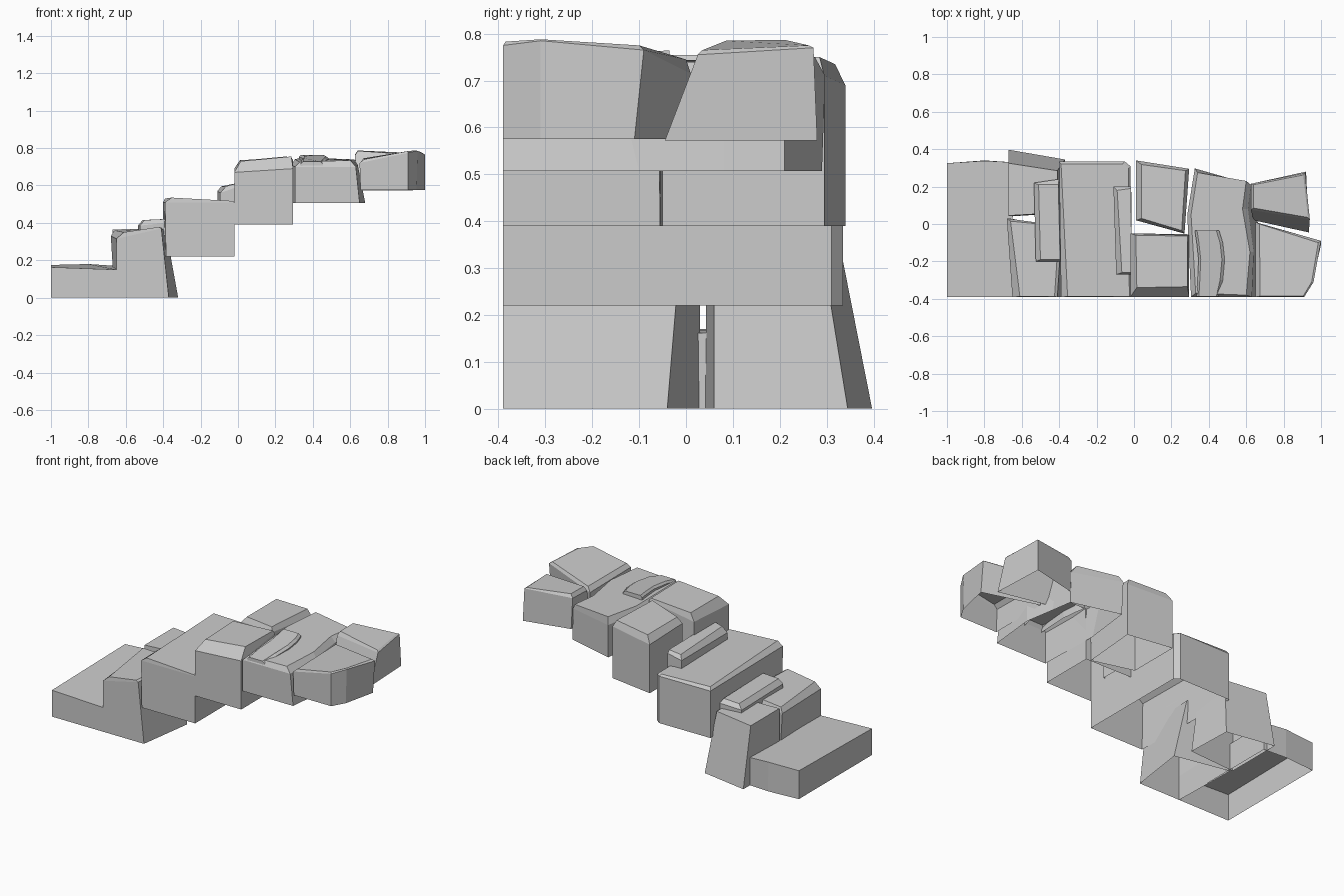
import bpy


def loft(name, rings):
    """Open-bottomed stone shell: rings from foot to top, capped at the top."""
    n = len(rings[0])
    verts = [p for r in rings for p in r]
    faces = []
    for k in range(len(rings) - 1):
        for i in range(n):
            j = (i + 1) % n
            faces.append((k * n + i, k * n + j, (k + 1) * n + j, (k + 1) * n + i))
    faces.append(tuple(range((len(rings) - 1) * n, len(rings) * n)))
    me = bpy.data.meshes.new(name)
    me.from_pydata(verts, [], faces)
    me.update()
    ob = bpy.data.objects.new(name, me)
    bpy.context.collection.objects.link(ob)
    return ob


def stone(name, z0, foot, *rings):
    return loft(name, [[(x, y, z0) for x, y in foot], *rings])


# bottom step
stone("bottom_step", 0,
      [(-1, -.39), (-.65, -.39), (-.65, .33), (-.8, .34), (-1, .325)],
      [(-1, -.39, .163), (-.65, -.39, .15), (-.65, .33, .17), (-.8, .338, .18), (-1, .325, .175)])

# second step: two leaning stones and a thin slab
stone("second_step_front", 0,
      [(-.65, -.39), (-.37, -.39), (-.32, -.04), (-.66, .03)],
      [(-.65, -.39, .315), (-.41, -.39, .37), (-.385, -.01, .36), (-.68, .03, .33)],
      [(-.61, -.388, .35), (-.425, -.388, .378), (-.40, -.01, .37), (-.66, .015, .36)])
stone("second_step_rear", 0,
      [(-.67, .04), (-.36, .06), (-.37, .345), (-.67, .397)],
      [(-.67, .045, .365), (-.41, .06, .37), (-.41, .285, .37), (-.67, .325, .365)])
stone("second_step_slab", .33,
      [(-.52, -.20), (-.39, -.20), (-.40, .24), (-.53, .22)],
      [(-.525, -.20, .385), (-.39, -.20, .40), (-.40, .24, .40), (-.535, .22, .385)],
      [(-.50, -.19, .415), (-.395, -.19, .42), (-.405, .21, .42), (-.51, .21, .415)])

# third step: one wide block and a thin slab
stone("third_step", .22,
      [(-.385, -.39), (-.02, -.39), (-.02, .31), (-.05, .335), (-.40, .333)],
      [(-.39, -.39, .51), (-.02, -.39, .51), (-.02, .31, .505), (-.05, .335, .51), (-.40, .333, .51)],
      [(-.355, -.388, .535), (-.025, -.388, .517), (-.03, .30, .515), (-.06, .322, .52), (-.39, .32, .53)])
stone("third_step_slab", .48,
      [(-.095, -.27), (-.01, -.27), (-.015, .20), (-.11, .20)],
      [(-.095, -.27, .56), (-.01, -.27, .59), (-.015, .20, .59), (-.11, .20, .57)],
      [(-.065, -.26, .595), (-.012, -.26, .61), (-.017, .19, .61), (-.09, .18, .595)])

# fourth step: two blocks
stone("fourth_step_front", .39,
      [(-.02, -.39), (.295, -.39), (.295, -.055), (-.02, -.05)],
      [(-.02, -.39, .67), (.295, -.39, .69), (.295, -.06, .735), (-.02, -.05, .69)],
      [(.015, -.34, .73), (.285, -.335, .755), (.285, -.065, .75), (.01, -.06, .735)])
stone("fourth_step_rear", .39,
      [(.01, .02), (.265, -.05), (.295, .295), (.01, .34)],
      [(.01, .02, .70), (.27, -.05, .73), (.295, .295, .71), (.01, .34, .69)],
      [(.04, .03, .735), (.255, -.035, .755), (.275, .285, .75), (.04, .318, .735)])

# fifth step: one bent block
stone("fifth_step", .507,
      [(.305, -.39), (.65, -.39), (.68, -.10), (.65, .08), (.63, .21), (.33, .29), (.295, .0)],
      [(.305, -.39, .70), (.63, -.39, .70), (.64, -.15, .71), (.61, .08, .71), (.625, .21, .70),
       (.325, .297, .71), (.285, .05, .71)],
      [(.33, -.37, .725), (.60, -.38, .735), (.62, -.15, .74), (.58, .08, .74), (.60, .23, .74),
       (.34, .275, .75), (.305, .05, .74)])

# curved worn slab on the fifth step, swept along the depth
path = [(-.388, .335, .455, .715), (-.30, .34, .475, .735), (-.19, .345, .485, .745),
        (-.10, .335, .475, .75), (-.035, .325, .455, .752)]
left = [(a, y, z) for y, a, b, z in path]
right = [(b, y, z) for y, a, b, z in path]
ring = left[::-1] + right
top = [(x + (.012 if x < .4 else -.015), y, z + .012) for x, y, z in ring]
loft("worn_slab", [[(x, y, .69) for x, y, z in ring], ring, top])

# top step: two splayed blocks
stone("top_step_front", .575,
      [(.655, -.39), (.91, -.39), (.955, -.31), (1.0, -.11), (.66, -.01)],
      [(.65, -.39, .72), (.91, -.39, .775), (.96, -.31, .785), (1.0, -.09, .765), (.65, .01, .715)],
      [(.675, -.385, .74), (.905, -.385, .783), (.95, -.31, .788), (.985, -.10, .775), (.67, .0, .745)])
stone("top_step_rear", .572,
      [(.64, .02), (.935, -.045), (.92, .28), (.635, .215)],
      [(.625, .075, .76), (.94, .025, .755), (.915, .272, .77), (.625, .215, .765)],
      [(.64, .085, .785), (.93, .035, .765), (.905, .262, .775), (.64, .21, .787)])
